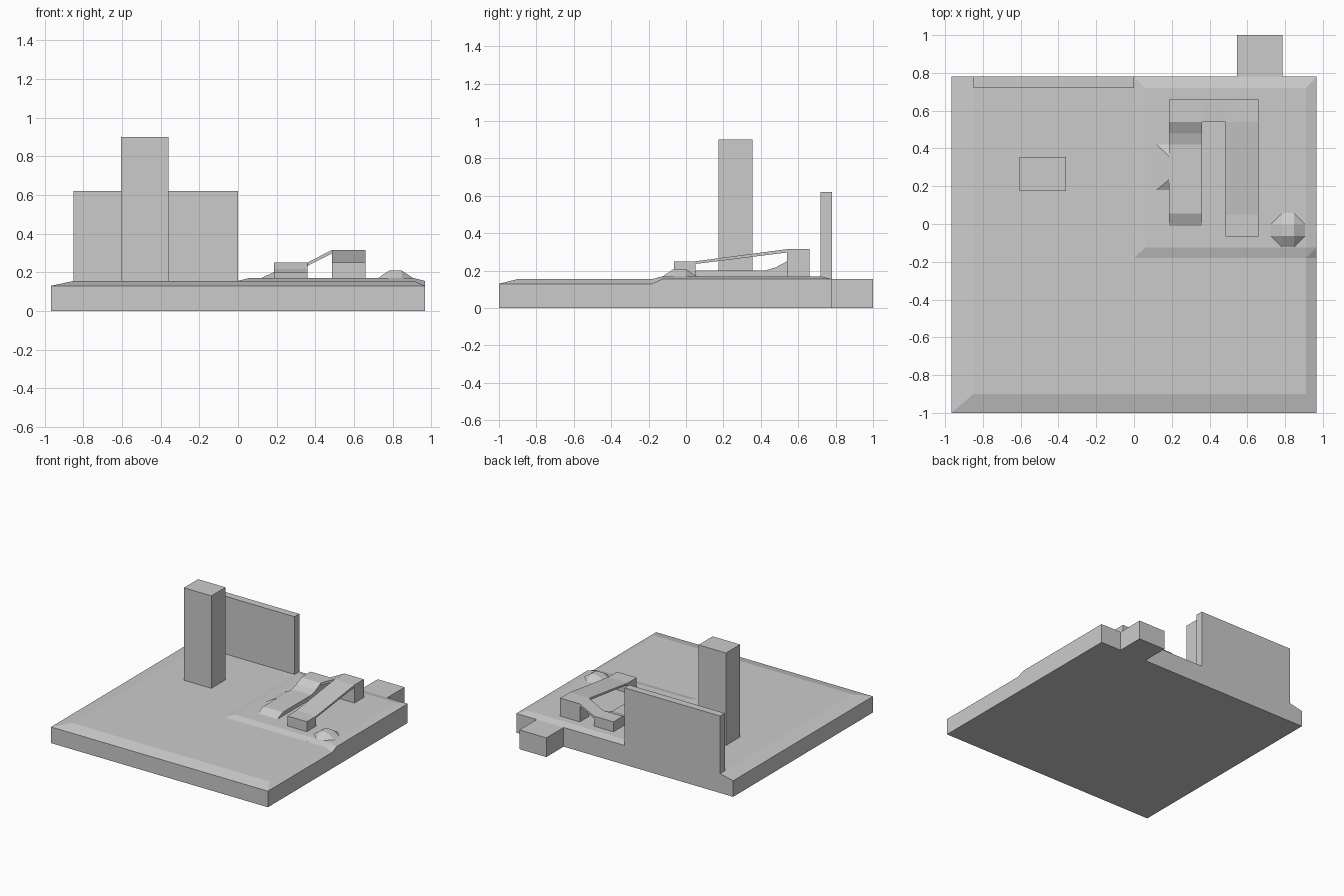
import bpy, bmesh
from mathutils import Vector

if "Cube" in bpy.data.objects:
    bpy.data.objects.remove(bpy.data.objects["Cube"])


def finish(name, bm):
    bmesh.ops.recalc_face_normals(bm, faces=bm.faces)
    me = bpy.data.meshes.new(name)
    bm.to_mesh(me)
    bm.free()
    ob = bpy.data.objects.new(name, me)
    bpy.context.collection.objects.link(ob)
    return ob


def hull(name, pts):
    bm = bmesh.new()
    for p in pts:
        bm.verts.new(p)
    bmesh.ops.convex_hull(bm, input=bm.verts)
    bmesh.ops.dissolve_limit(bm, angle_limit=0.005, verts=bm.verts, edges=bm.edges)
    return finish(name, bm)


def box(name, x0, x1, y0, y1, z0, z1):
    return hull(name, [(x, y, z) for x in (x0, x1) for y in (y0, y1) for z in (z0, z1)])


def prism(name, profile, axis, a, b):
    """Extrude a (u, z) profile along 'x' or 'y' from a to b."""
    bm = bmesh.new()
    at = (lambda u, z: (a, u, z)) if axis == 'x' else (lambda u, z: (u, a, z))
    face = bm.faces.new([bm.verts.new(at(u, z)) for u, z in profile])
    ext = bmesh.ops.extrude_face_region(bm, geom=[face])
    move = Vector((b - a, 0, 0)) if axis == 'x' else Vector((0, b - a, 0))
    bmesh.ops.translate(bm, vec=move,
                        verts=[v for v in ext['geom'] if isinstance(v, bmesh.types.BMVert)])
    return finish(name, bm)


W, BACK, G = 0.967, 0.78, 0.17   # half width, back edge, raised ground level

# Ground slab with sloped rim on front and sides
hull("ground_slab",
     [(x, y, z) for x in (-W, W) for y in (-1, BACK) for z in (0, 0.13)]
     + [(x, y, 0.155) for x in (-0.85, 0.91) for y in (-0.9, BACK)])

# Raised terrace in the back right quarter
hull("raised_terrace",
     [(x, y, G) for x in (0.06, 0.91) for y in (-0.125, 0.72)]
     + [(x, y, 0.1) for x in (0, W) for y in (-0.18, BACK)]
     + [(0, -0.18, 0.155), (0, BACK, 0.155), (0.91, -0.18, 0.155),
        (W, -0.18, 0.13), (W, -0.125, 0.155), (W, BACK, 0.155)])

# Back tab, wall and tower
box("back_tab", 0.545, 0.785, BACK, 1.0, 0, 0.155)
box("back_wall", -0.85, 0, 0.72, BACK, 0.1, 0.62)
box("tower", -0.605, -0.36, 0.175, 0.355, 0.1, 0.9)

# Elevated walkway: long deck on two blocks
prism("long_deck", [(-0.065, 0.16), (-0.065, 0.25), (0.05, 0.25), (0.54, 0.315),
                    (0.66, 0.315), (0.66, 0.16), (0.54, 0.16), (0.54, 0.297),
                    (0.05, 0.236), (0.05, 0.16)], 'x', 0.485, 0.66)

# Cross deck sloping down to the left block
prism("cross_deck", [(0.185, 0.16), (0.185, 0.25), (0.36, 0.25), (0.485, 0.315),
                     (0.485, 0.297), (0.36, 0.233), (0.36, 0.16)], 'y', 0.54, 0.66)

# Low path running forward from the left block
prism("low_path", [(0.54, 0.16), (0.54, 0.25), (0.48, 0.218), (0.42, 0.2),
                   (0.055, 0.2), (-0.01, G), (-0.01, 0.16)], 'x', 0.185, 0.36)

# Hipped ramp on the side of the path
hull("side_ramp", [(x, y, G) for x in (0.12, 0.185) for y in (0.18, 0.42)]
     + [(0.185, 0.235, 0.2), (0.185, 0.36, 0.2), (0.185, 0.18, 0.16), (0.185, 0.42, 0.16)])

# Faceted octagonal mound
cx, cy, r, s = 0.815, -0.033, 0.093, 0.031
signs = [(i, j) for i in (-1, 1) for j in (-1, 1)]
hull("mound", [(cx + i * s, cy + j * s, 0.21) for i, j in signs]
     + [(cx + i * r, cy + j * s, G - 0.002) for i, j in signs]
     + [(cx + i * s, cy + j * r, G - 0.002) for i, j in signs])
